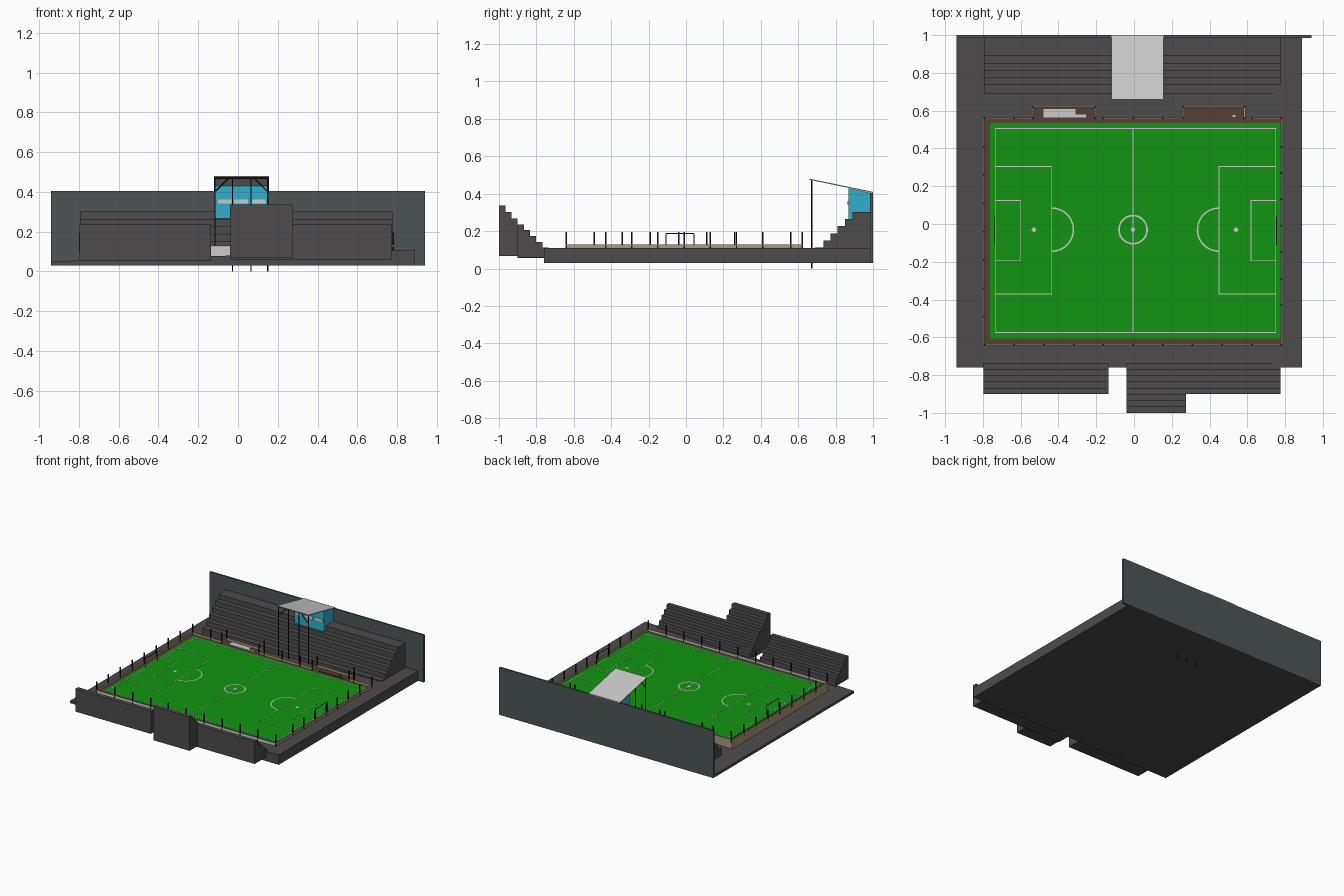
import bpy, bmesh, math
from mathutils import Vector

if "Cube" in bpy.data.objects:
    bpy.data.objects.remove(bpy.data.objects["Cube"])


def mat(name, r, g, b):
    m = bpy.data.materials.new(name)
    m.diffuse_color = (r, g, b, 1)
    m.use_nodes = True
    m.node_tree.nodes["Principled BSDF"].inputs["Base Color"].default_value = m.diffuse_color
    return m


CONCRETE = mat("concrete", .075, .07, .07)
WALL = mat("back_wall_grey", .075, .09, .09)
GREEN = mat("grass", .006, .3, .006)
WHITE = mat("line_white", .6, .6, .6)
BLACK = mat("black_metal", .01, .01, .01)
TAN = mat("tan", .42, .32, .2)
BROWN = mat("brown", .09, .05, .035)
BLUE = mat("blue", .03, .43, .6)


def finish(name, bm, m):
    bmesh.ops.recalc_face_normals(bm, faces=bm.faces)
    me = bpy.data.meshes.new(name)
    bm.to_mesh(me)
    bm.free()
    me.materials.append(m)
    o = bpy.data.objects.new(name, me)
    bpy.context.collection.objects.link(o)
    return o


def add_box(bm, x0, x1, y0, y1, z0, z1):
    vs = bmesh.ops.create_cube(bm, size=1)["verts"]
    for v in vs:
        v.co = ((x0 + x1) / 2 + v.co.x * (x1 - x0),
                (y0 + y1) / 2 + v.co.y * (y1 - y0),
                (z0 + z1) / 2 + v.co.z * (z1 - z0))


def boxes(name, m, items):
    bm = bmesh.new()
    for b in items:
        add_box(bm, *b)
    return finish(name, bm, m)


def prism(name, m, pts, axis, a, b):
    """Extrude a profile: axis 'x' takes (y, z) points, 'y' takes (x, z)."""
    bm = bmesh.new()
    place = (lambda p, t: (t, *p)) if axis == 'x' else (lambda p, t: (p[0], t, p[1]))
    f = bm.faces.new([bm.verts.new(place(p, a)) for p in pts])
    ext = bmesh.ops.extrude_face_region(bm, geom=[f])["geom"]
    d = Vector((b - a, 0, 0) if axis == 'x' else (0, b - a, 0))
    bmesh.ops.translate(bm, vec=d, verts=[v for v in ext if isinstance(v, bmesh.types.BMVert)])
    return finish(name, bm, m)


def bars(name, m, segs, r):
    bm = bmesh.new()
    for p, q in segs:
        p, q = Vector(p), Vector(q)
        d = q - p
        vs = bmesh.ops.create_cone(bm, cap_ends=True, segments=6, radius1=r, radius2=r,
                                   depth=d.length)["verts"]
        rot = d.to_track_quat('Z', 'Y')
        for v in vs:
            v.co = rot @ v.co + (p + q) / 2
    return finish(name, bm, m)


def stairs(steps, back, floor):
    """Stepped (y, z) profile from (start y, tread z) pairs."""
    pts = [(steps[0][0], floor)]
    for i, (y, z) in enumerate(steps):
        pts += [(y, z), (steps[i + 1][0] if i + 1 < len(steps) else back, z)]
    return pts + [(back, floor)]


# Sloping ground slab and rear wall
prism("ground_slab", CONCRETE, [(-.94, .03), (.89, .03), (.89, .109), (-.94, .05)], 'y', -.76, .986)
boxes("back_wall", WALL, [(-.94, .94, .985, 1, .03, .405)])

# Rear terrace
rear = [(.69, .112), (.735, .15), (.773, .188), (.81, .226), (.85, .264), (.89, .302)]
prism("rear_terrace", CONCRETE, stairs(rear, .985, .05), 'x', -.795, .778)

# Front terraces, with a taller block in the middle
front = [(-.735 - .033 * i, .112 + .031 * i) for i in range(5)]
prism("front_terrace_left", CONCRETE, stairs(front, -.9, .055), 'x', -.797, -.135)
prism("front_terrace_right", CONCRETE, stairs(front, -.9, .06), 'x', -.04, .776)
tall = [(-.9 - .033 * i, .268 + .034 * i) for i in range(3)]
prism("front_terrace_tall", CONCRETE, stairs(tall, -1, .068), 'x', -.04, .275)

# Pitch platform with dugout bays, and the grass
boxes("pitch_platform", BROWN, [(-.793, .778, -.637, .558, .0305, .11),
                                (-.533, -.207, .55, .62, .0305, .11),
                                (.262, .583, .55, .62, .0305, .11)])
boxes("grass", GREEN, [(-.763, .775, -.605, .535, .1, .113)])

# Perimeter wall following the bays
T = .004
W0, W1 = .0305, .124
loop = [(-.795, -.64), (-.795, .56), (-.535, .56), (-.535, .622), (-.205, .622), (-.205, .56),
        (.26, .56), (.26, .622), (.585, .622), (.585, .56), (.78, .56), (.78, -.64)]
pairs = list(zip(loop, loop[1:]))


def wall(p, q, z0, z1, t):
    return (min(p[0], q[0]) - t, max(p[0], q[0]) + t, min(p[1], q[1]) - t, max(p[1], q[1]) + t, z0, z1)


boxes("perimeter_wall", TAN, [wall(p, q, W0, W1, T * .6) for p, q in pairs])
boxes("front_perimeter_wall", WHITE, [wall(loop[-1], loop[0], W0, W1, T * .6)])
boxes("perimeter_rail", TAN, [wall(p, q, W1, .129, T) for p, q in pairs + [(loop[-1], loop[0])]])

# Fence posts
posts = []
for i in range(11):
    x = -.79 + .157 * i
    posts.append((x, -.64))
    if abs(x + .37) > .17 and abs(x - .42) > .17:
        posts.append((x, .56))
for i in range(1, 8):
    posts += [(-.795, -.64 + .15 * i), (.78, -.57 + .14 * i)]
posts += [p for p in loop[2:10]]
boxes("fence_posts", BLACK, [(x - .004, x + .004, y - .004, y + .004, .1, .194) for x, y in posts])

# Pitch markings
L0, L1, CY, CX = .112, .1142, -.03, -.005
lines = []


def line(x0, x1, y0, y1):
    lines.append((x0 - .002, x1 + .002, y0 - .002, y1 + .002, L0, L1))


def rect(x0, x1, y0, y1):
    for y in (y0, y1):
        line(x0, x1, y, y)
    for x in (x0, x1):
        line(x, x, y0, y1)


rect(-.735, .75, -.575, .505)
line(CX, CX, -.575, .505)
rect(-.735, -.435, -.37, .305)
rect(.45, .75, -.37, .305)
rect(-.735, -.6, -.195, .125)
rect(.62, .75, -.195, .125)
boxes("pitch_lines", WHITE, lines)


def arc(name, cx, cy, r0, r1, a0, a1, n=32):
    bm = bmesh.new()
    rows = []
    for i in range(n + 1):
        a = math.radians(a0 + (a1 - a0) * i / n)
        rows.append([bm.verts.new((cx + r * math.cos(a), cy + r * math.sin(a), L1)) for r in (r0, r1)])
    for p, q in zip(rows, rows[1:]):
        bm.faces.new((p[0], p[1], q[1], q[0]))
    return finish(name, bm, WHITE)


arc("centre_circle", CX, CY, .07, .079, 0, 360)
arc("left_penalty_arc", -.435, CY, .11, .118, -90, 90)
arc("right_penalty_arc", .45, CY, .11, .118, 90, 270)
for name, x in (("left_spot", -.53), ("centre_spot", CX), ("right_spot", .54)):
    arc(name, x, CY, .0005, .012, 0, 360, 16)

# Goals
for name, x in (("left_goal", -.74), ("right_goal", .755)):
    a, b, t = -.107, .043, .188
    bars(name, BLACK, [((x, a, .11), (x, a, t)), ((x, b, .11), (x, b, t)), ((x, a, t), (x, b, t))], .0025)

# Dugout pads in the two bays
boxes("left_dugout_pad", WHITE, [(-.48, -.31, .563, .61, .1, .116), (-.31, -.255, .563, .58, .1, .116)])
boxes("right_dugout_pad", BROWN, [(.31, .48, .563, .61, .1, .116), (.48, .54, .563, .58, .1, .116)])
boxes("right_dugout_step", WHITE, [(.522, .538, .566, .58, .1, .118)])

# Commentary cabin with window ledges
prism("cabin", BLUE, [(.868, .265), (.868, .43), (.985, .405), (.985, .265)], 'x', -.112, .148)
boxes("cabin_windows", WHITE, [(x, x + .068, .863, .87, .34, .362) for x in (-.1, -.017, .07)])

# Canopy roof, poles and braces
prism("canopy_roof", WHITE, [(.66, .474), (.66, .48), (1, .41), (1, .404)], 'x', -.12, .155)
Y = .672
poles = [((x, Y, 0), (x, Y, .474)) for x in (-.028, .065, .15)] + [((-.116, Y, .05), (-.116, Y, .474))]
poles += [((-.116, Y, .4), (-.045, Y, .47)), ((.15, Y, .4), (.08, Y, .47)), ((-.116, Y, .468), (.15, Y, .468))]
bars("canopy_poles", BLACK, poles, .0035)
